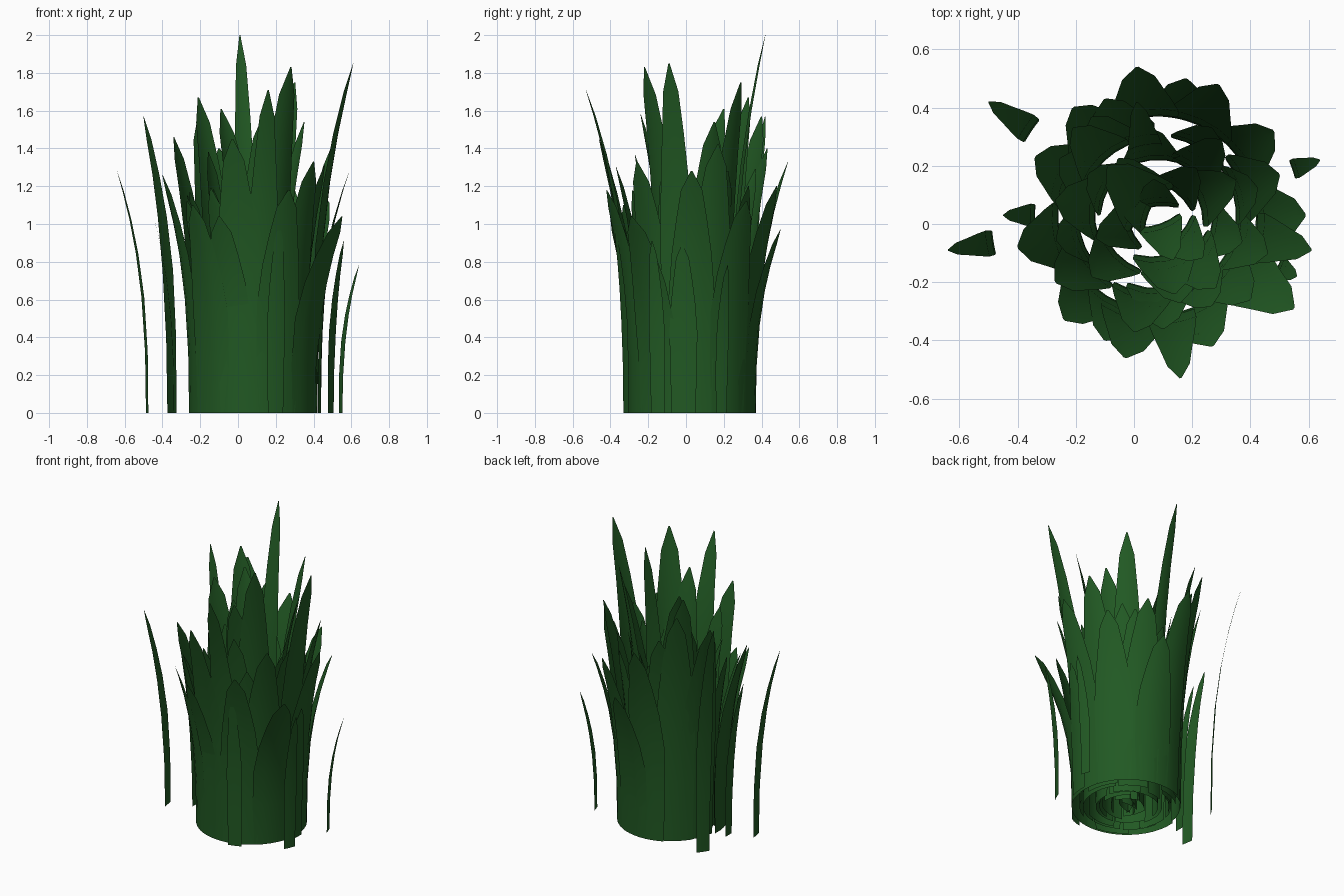
import bpy, bmesh, math, random
from math import sin, cos, atan2, hypot

cube = bpy.data.objects.get("Cube")
if cube:
    bpy.data.objects.remove(cube)
random.seed(4)

green = bpy.data.materials.new("leaf_green")
green.use_nodes = True
colour = (0.0155, 0.1, 0.017, 1)
green.diffuse_color = colour
green.node_tree.nodes["Principled BSDF"].inputs["Base Color"].default_value = colour

CX, CY = 0.08, 0.03      # axis of the clump
OUTLINE = [(0, .85), (.25, .95), (.48, 1), (.66, .86), (.8, .66), (.92, .46), (1, .04)]
ACROSS = 4


def blade(name, x, y, height, base=None, width=0.25):
    """Curved sheet rising from a ring around the axis to its tip at x, y."""
    dx, dy = x - CX, y - CY
    tip, ang = hypot(dx, dy), atan2(dy, dx)
    if base is None:
        base = max(0.06, min(0.34, tip - 0.14))
    curve = max(base, 0.22)          # radius of the cross-section
    bm = bmesh.new()
    rows = []
    for t, w in OUTLINE:
        r = base + (tip - base) * t ** 2.6
        half = w * width / (2 * curve)
        row = []
        for i in range(ACROSS + 1):
            a = (2 * i / ACROSS - 1) * half
            out = r - curve * (1 - cos(a))
            side = curve * sin(a)
            row.append(bm.verts.new((CX + out * cos(ang) - side * sin(ang),
                                     CY + out * sin(ang) + side * cos(ang), t * height)))
        rows.append(row)
    for low, high in zip(rows, rows[1:]):
        for i in range(ACROSS):
            bm.faces.new((low[i], low[i + 1], high[i + 1], high[i]))
    mesh = bpy.data.meshes.new(name)
    bm.to_mesh(mesh)
    bm.free()
    mesh.materials.append(green)
    for p in mesh.polygons:
        p.use_smooth = True
    bpy.context.collection.objects.link(bpy.data.objects.new(name, mesh))


# Stray blades standing apart
blade("stray_blade_right", -.64, -.09, 1.28, .57, .09)
blade("stray_blade_back", -.5, .42, 1.57, .52, .1)
blade("stray_blade_left", .64, .22, .78, .49, .07)
blade("stray_blade_side", -.45, .03, 1.05, .42, .08)
blade("stray_blade_front", .56, -.18, .91, .45, .09)

# Tall blades
tall = [(.01, .42, 2.0, .22, .12), (.61, -.09, 1.85, .34, .18), (.28, -.22, 1.83, .17, .23),
        (.3, .29, 1.75, .2, .2), (.16, -.53, 1.71, .34, .17), (-.21, .33, 1.67, .26, .22),
        (-.09, .2, 1.61, .05, .24), (.14, -.24, 1.58, .14, .24), (.35, .15, 1.54, .15, .22)]
for n, spec in enumerate(tall):
    blade(f"tall_blade_{n + 1}", *spec)

# Outer blades around the rim
outer = [(-.21, .4, 1.57), (-.03, -.46, 1.45), (-.34, .23, 1.46), (.48, .32, 1.12),
         (-.1, .43, 1.4), (.01, .54, 1.33), (.59, .03, 1.28), (.29, .48, 1.2),
         (-.4, -.08, 1.26), (-.24, -.33, 1.1), (-.1, -.4, 1.04),
         (.5, .17, 1.42), (.55, -.29, 1.04), (.4, -.26, 1.33), (.18, .5, .97),
         (-.27, .08, 1.15), (-.27, -.2, 1.12), (.1, -.36, 1.05), (.27, -.42, 1.18)]
for n, spec in enumerate(outer):
    blade(f"outer_blade_{n + 1}", *spec)
blade("low_blade_front", .22, -.38, 1.0, .37, .1)
blade("low_blade_left", .49, -.02, .89, .36, .15)

# Inner rings that fill the clump, flatter and leaning more towards the middle
for base, count, low, high, width in ((.27, 8, 1.1, 1.35, .22), (.19, 6, 1.1, 1.4, .22),
                                      (.1, 4, 1.1, 1.4, .18), (.03, 3, 1.0, 1.3, .16)):
    for i in range(count):
        a = (i + random.uniform(.2, .8)) * math.tau / count
        tip = base + random.uniform(.08, .15)
        blade(f"inner_blade_{int(base * 100)}_{i + 1}", CX + tip * cos(a), CY + tip * sin(a),
              random.uniform(low, high), base, width)
